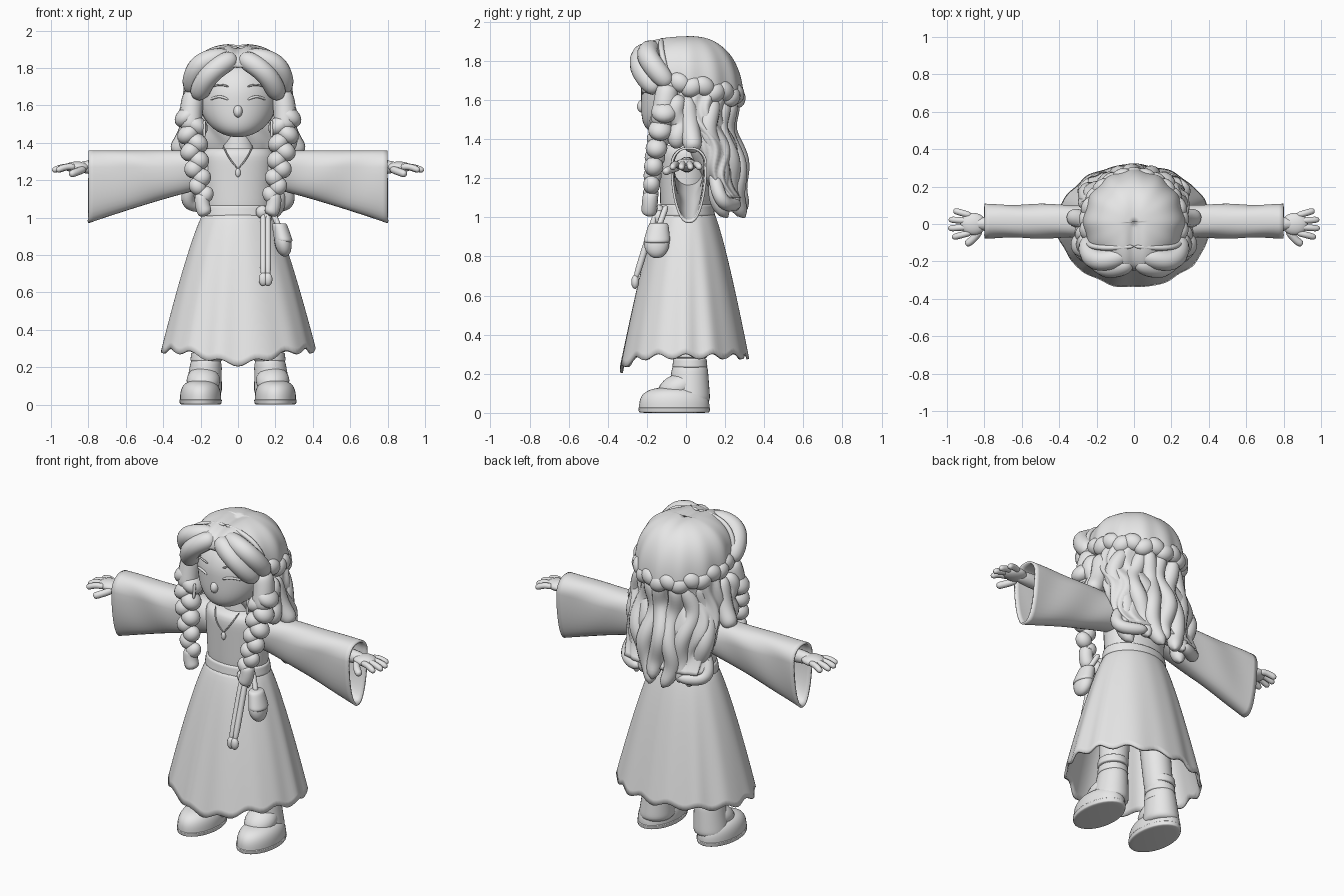
import bpy, bmesh
from math import sin, cos, pi, exp
from mathutils import Matrix, Vector, Euler

old = bpy.data.objects.get("Cube")
if old:
    bpy.data.objects.remove(old)

clay = bpy.data.materials.new("plain_grey")
clay.use_nodes = True
clay.diffuse_color = (.8, .8, .8, 1)
clay.node_tree.nodes["Principled BSDF"].inputs["Base Color"].default_value = clay.diffuse_color


def finish(name, bm, mirror, thick=0):
    """Turn a bmesh into a smooth grey part, optionally thickened and mirrored."""
    bmesh.ops.recalc_face_normals(bm, faces=bm.faces[:])
    mesh = bpy.data.meshes.new(name)
    bm.to_mesh(mesh)
    bm.free()
    mesh.materials.append(clay)
    mesh.shade_smooth()
    part = bpy.data.objects.new(name, mesh)
    bpy.context.collection.objects.link(part)
    if thick:
        cloth = part.modifiers.new("cloth", "SOLIDIFY")
        cloth.thickness, cloth.offset = thick, -1
    if mirror:
        part.modifiers.new("mirror", "MIRROR").use_mirror_merge = False


def surface(name, rule, around, along, caps=False, mirror=False, thick=0):
    """Skin of rings; rule(angle, t) gives each point."""
    bm = bmesh.new()
    rings = [[bm.verts.new(rule(2 * pi * i / around, j / along)) for i in range(around)]
             for j in range(along + 1)]
    for ring, following in zip(rings, rings[1:]):
        for i in range(around):
            bm.faces.new((ring[i - 1], ring[i], following[i], following[i - 1]))
    if caps:
        bm.faces.new(rings[0])
        bm.faces.new(rings[-1])
    bmesh.ops.remove_doubles(bm, verts=bm.verts[:], dist=.0005)
    finish(name, bm, mirror, thick)


def column(name, low, high, low_size, high_size, mirror=False):
    """Upright oval body with softened ends."""
    low, high, low_size, high_size = map(Vector, (low, high, low_size, high_size))

    def rule(angle, t):
        size = low_size.lerp(high_size, t) * (1 - abs(2 * t - 1) ** 9 / 6)
        return low.lerp(high, t) + Vector((size.x * cos(angle), size.y * sin(angle), 0))
    surface(name, rule, 32, 16, caps=True, mirror=mirror)


def arc(start, end, bow=(0, 0, 0), wave=0, phase=0):
    """Path from start to end, pushed out by bow and waving sideways and in depth."""
    start, end, bow = Vector(start), Vector(end), Vector(bow)
    return lambda t: (start.lerp(end, t) + bow * sin(pi * t)
                      + Vector((wave * sin(9 * t + phase), wave * cos(11 * t), 0)))


def strand(name, path, thick, mirror=False):
    """Round strand with blunt tapered ends along a path."""
    main = path(1) - path(0)
    frame = main.to_track_quat("Z", "Y")

    def rule(angle, t):
        turn = main.rotation_difference(path(t + .01) - path(t - .01))
        radius = thick * (1.02 - abs(2 * t - 1) ** 6) ** .5
        return path(t) + turn @ frame @ Vector((cos(angle), sin(angle), 0)) * radius
    surface(name, rule, 14, 28, caps=True, mirror=mirror)


def blobs(name, items, mirror=False):
    """Ellipsoids, each (centre, radii, rotation), as one part."""
    bm = bmesh.new()
    for centre, radii, rotation in items:
        place = Matrix.LocRotScale(Vector(centre), Euler(rotation), Vector(radii))
        bmesh.ops.create_uvsphere(bm, u_segments=20, v_segments=12, radius=1, matrix=place)
    finish(name, bm, mirror)


LEVEL = (0, 0, 0)


# Dress: bodice, belt, flared skirt with scalloped hem
def skirt(angle, t):
    flare = t ** .8
    fold = 1 + t * (.012 * cos(11 * angle + 1) + .006 * cos(17 * angle))
    hem = .29 - .07 * max(0, -sin(angle)) ** 6 + .014 * cos(14 * angle)
    depth = .14 + flare * (.18 if sin(angle) > 0 else .2)
    width = .18 + .23 * flare
    return width * fold * cos(angle), depth * fold * sin(angle), 1.03 + (hem - 1.03) * t


surface("skirt", skirt, 112, 24, thick=.014)
column("bodice", (0, 0, 1), (0, 0, 1.37), (.18, .13), (.2, .14))
column("neck", (0, 0, 1.3), (0, 0, 1.5), (.1, .08), (.06, .06))
column("belt", (0, 0, 1), (0, 0, 1.07), (.2, .15), (.19, .14))


# Wide hanging sleeves, open at the cuff
def sleeve(angle, t):
    side, rise = cos(angle), sin(angle)
    reach = .09 if rise > 0 else .1 + .2 * t ** 1.2
    across = .09 * abs(side) ** .8 * (1 if side > 0 else -1)
    ripple = 1 + .04 * sin(14 * t + 2 * angle)
    return .1 + .7 * t, .015 + across * ripple, 1.27 + rise * reach


surface("sleeves", sleeve, 40, 26, mirror=True, thick=.012)

# Arms and hands
strand("forearms", arc((.3, .01, 1.27), (.87, 0, 1.27)), .04, True)
blobs("palms", [((.86, 0, 1.27), (.07, .06, .03), LEVEL)], True)
for i, finger in enumerate(("index", "middle", "ring", "little")):
    y = .03 * i - .045
    length = .995 - .012 * (i - 1.4) ** 2
    strand(finger + "_fingers", arc((.87, y, 1.27), (length, y * 1.6, 1.25), (0, 0, .01)), .017, True)
strand("thumbs", arc((.82, -.03, 1.26), (.9, -.11, 1.23), (0, -.01, 0)), .02, True)


# Legs and boots
def foot(angle, t):
    spread = sin(t * pi / 2) ** .6
    return .2 + .11 * spread * cos(angle), -.06 + .18 * spread * sin(angle), .02 + .11 * abs(cos(t * pi / 2)) ** .7


surface("boot_feet", foot, 32, 16, mirror=True)
blobs("boot_insteps", [((.185, -.04, .13), (.09, .11, .07), (.4, 0, 0))], True)
column("soles", (.2, -.06, 0), (.2, -.06, .03), (.11, .18), (.115, .185), True)
column("boot_shafts", (.185, .015, .05), (.17, .02, .25), (.1, .11), (.08, .09), True)
column("legs", (.17, .02, .2), (.12, 0, .8), (.08, .08), (.09, .09), True)
for i in range(3):
    z = .18 + .05 * i
    column("boot_wraps", (.17, .02, z), (.17, .02, z + .05), (.085, .09), (.08, .085), True)


# Head and face
def head(angle, t):
    drop = -cos(pi * t)
    round_off = sin(pi * t)
    forward = -.03 - .1 * max(0, drop) ** 2
    return .21 * round_off * cos(angle), forward + .2 * round_off * sin(angle), 1.64 - .21 * drop


surface("head", head, 40, 28)
blobs("nose", [((0, -.22, 1.57), (.025, .03, .035), (-.4, 0, 0))])
strand("closed_eyes", arc((.05, -.22, 1.63), (.15, -.17, 1.63), (0, -.016, .016)), .007, True)
strand("eyebrows", arc((.05, -.22, 1.7), (.14, -.18, 1.7), (0, -.01, .01)), .005, True)
strand("mouth", arc((-.03, -.21, 1.5), (.03, -.21, 1.5), (0, -.005, -.005)), .005)
strand("earrings", arc((.18, -.16, 1.52), (.18, -.17, 1.43)), .008, True)


# Puffed crown hair with a centre parting
def crown(angle, t):
    front, back = max(0, -sin(angle)), max(0, sin(angle))
    rim = 1.66 - .07 * back + .16 * front ** 5
    spread = sin(t * pi / 2) ** .8 * (1 + .02 * t * cos(12 * angle))
    x, y = .27 * spread * cos(angle), .01 + .28 * spread * sin(angle)
    parting = exp(-(x / .035) ** 2) * (.4 if back else 1)
    z = rim + (1.93 - rim) * abs(cos(t * pi / 2)) ** (.75 + .12 * back)
    return x, y + .035 * parting * front * t, z - .02 * parting


surface("crown_hair", crown, 96, 24, thick=.05)
strand("fringe", arc((.01, -.2, 1.86), (.22, -.14, 1.64), (.03, -.06, .02)), .055, True)
strand("fringe_locks", arc((.03, -.16, 1.86), (.25, -.08, 1.67), (.06, -.07, .05)), .055, True)
strand("hair_band", arc((0, -.12, 1.91), (.26, -.09, 1.7), (.06, -.02, .05)), .014, True)

# Twisted plait wrapped round the back of the head
plait = []
for i in range(19):
    angle = i * pi / 12.6 - .67
    lean = (-1) ** i
    centre = (.25 * cos(angle), .01 + .25 * sin(angle), 1.68 - .06 * max(0, sin(angle)) + .01 * lean)
    plait.append((centre, (.045, .06, .05), (-.5 * lean, 0, angle)))
blobs("head_plait", plait)


# Long loose back hair: ridged mass plus wavy locks
def mane(angle, t):
    ridge = 1 + .035 * cos(13 * angle + 3 * sin(9 * t))
    front, back = .26 * t * t - .1, .23 + .06 * t * t + .02 * cos(11 * t)
    width = .25 + .04 * sin(pi * t)
    depth = (back - front) / 2
    return width * ridge * cos(angle), back - depth + depth * ridge * sin(angle), 1.67 - .57 * t


surface("back_hair", mane, 96, 30, caps=True)
for i in range(7):
    u = i / 3 - 1
    y = .22 - .1 * u * u
    path = arc((.19 * u, y, 1.62), (.17 * u, y + .09, 1 + .04 * (i % 2)), (.05 * u, -.02, 0), .02, 2 * i)
    strand("back_lock", path, .05)
strand("curled_locks", arc((.2, .14, 1.25), (.13, .27, 1.07), (.1, -.02, -.07)), .035, True)
strand("shoulder_locks", arc((.24, 0, 1.62), (.34, .04, 1.34), (-.02, 0, -.02)), .05, True)
strand("side_locks", arc((.24, -.05, 1.62), (.25, -.03, 1.36), (.02, 0, 0), .012), .05, True)

# Front braids with tied tails
strand("temple_locks", arc((.23, -.09, 1.68), (.25, -.13, 1.46), (.01, 0, 0)), .06, True)
path = arc((.25, -.11, 1.54), (.19, -.18, 1.12), (.01, -.01, 0))
braid = []
for i in range(10):
    lean = (-1) ** i
    size = 1 - i / 22
    centre = path(i / 9) + Vector((.025 * lean * size, 0, 0))
    braid.append((centre, (.07 * size, .068 * size, .05), (0, .65 * lean, 0)))
blobs("braids", braid, True)
strand("braid_tails", arc((.19, -.18, 1.13), (.17, -.19, 1.01), (.01, 0, 0)), .04, True)
blobs("braid_ties", [((.19, -.18, 1.11), (.04, .04, .014), LEVEL)], True)

# Necklace
strand("necklace", arc((.08, -.1, 1.39), (0, -.14, 1.26), (.01, -.02, 0)), .004, True)
blobs("pendant", [((0, -.14, 1.24), (.014, .012, .024), LEVEL)])

# Belt knot, hanging cords and pouch
blobs("belt_knot", [((.13, -.14, 1.03), (.035, .03, .035), LEVEL), ((.15, -.14, 1), (.03, .03, .04), LEVEL)])
for x in (.135, .16):
    strand("belt_cord", arc((x, -.15, 1.03), (x, -.26, .68)), .017)
    blobs("cord_end", [((x, -.26, .67), (.024, .02, .036), LEVEL)])
blobs("pouch", [((.24, -.15, .87), (.045, .065, .08), (0, -.2, 0))])
column("pouch_flap", (.245, -.15, .87), (.22, -.14, .97), (.05, .07), (.04, .05))
strand("pouch_strap", arc((.22, -.14, .95), (.17, -.1, 1.06)), .015)
